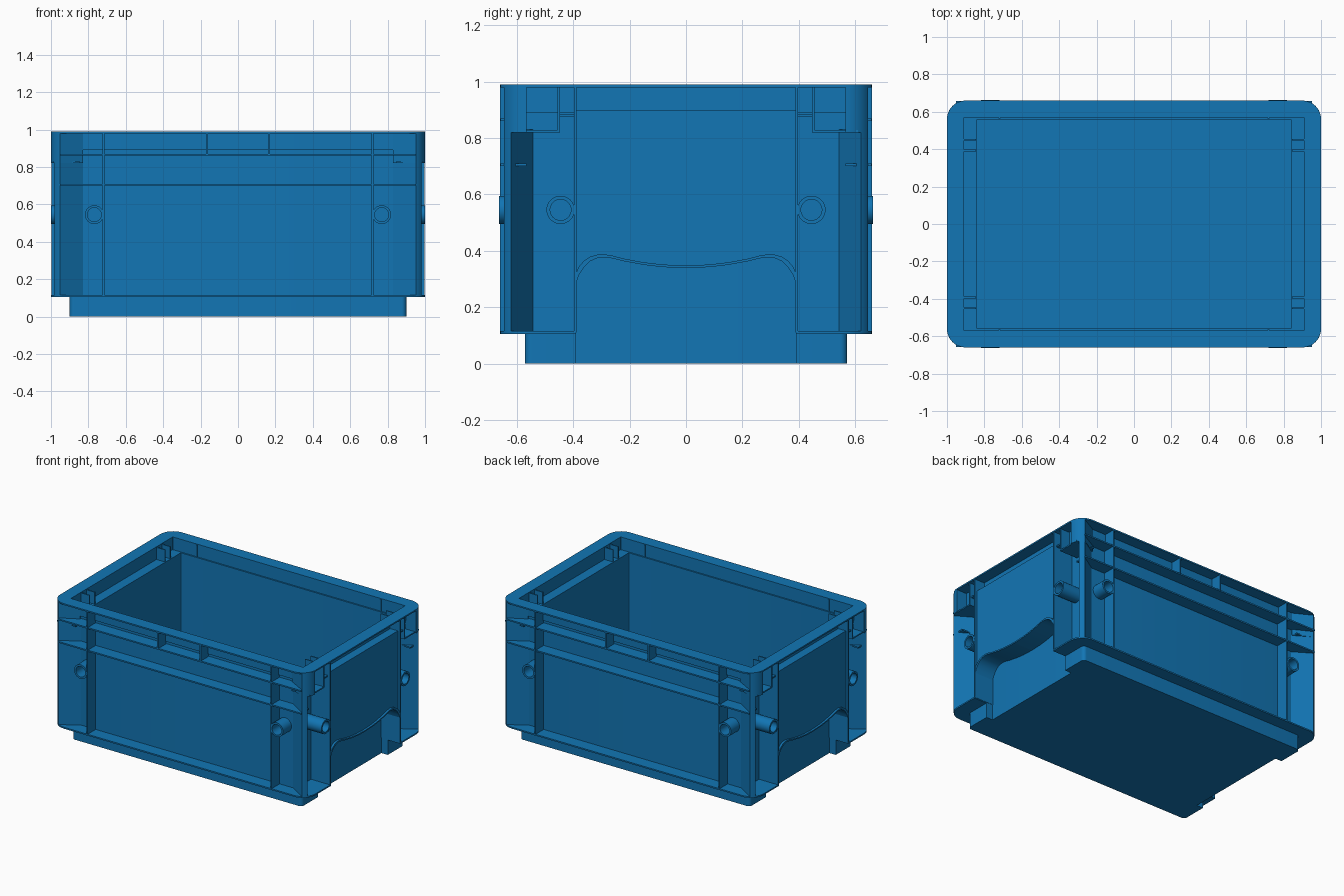
import bpy, bmesh
from math import sin, cos, pi, radians

if "Cube" in bpy.data.objects:
    bpy.data.objects.remove(bpy.data.objects["Cube"])

blue = bpy.data.materials.new("crate_blue")
blue.diffuse_color = (0.006, 0.18, 0.46, 1)
blue.use_nodes = True
blue.node_tree.nodes["Principled BSDF"].inputs["Base Color"].default_value = blue.diffuse_color


def place(p, t, axis):
    a, b = p
    return {'x': (t, a, b), 'y': (a, t, b), 'z': (a, b, t)}[axis]


def finish(name, bm, mirror):
    bmesh.ops.recalc_face_normals(bm, faces=bm.faces)
    me = bpy.data.meshes.new(name)
    bm.to_mesh(me)
    bm.free()
    me.materials.append(blue)
    ob = bpy.data.objects.new(name, me)
    bpy.context.collection.objects.link(ob)
    if mirror:
        m = ob.modifiers.new("mirror", 'MIRROR')
        m.use_axis = ('x' in mirror, 'y' in mirror, False)
    return ob


def prism(name, pts, lo, hi, axis='z', mirror='xy'):
    bm = bmesh.new()
    a = [bm.verts.new(place(p, lo, axis)) for p in pts]
    b = [bm.verts.new(place(p, hi, axis)) for p in pts]
    bm.faces.new(a)
    bm.faces.new(b)
    for i in range(len(pts)):
        j = (i + 1) % len(pts)
        bm.faces.new((a[i], a[j], b[j], b[i]))
    return finish(name, bm, mirror)


def box(name, x0, x1, y0, y1, z0, z1, mirror='xy'):
    return prism(name, [(x0, y0), (x1, y0), (x1, y1), (x0, y1)], z0, z1, 'z', mirror)


def ring(name, outer, inner, lo, hi, axis='z', mirror=''):
    bm = bmesh.new()
    loops = [[bm.verts.new(place(p, t, axis)) for p in pts]
             for pts, t in ((outer, lo), (outer, hi), (inner, hi), (inner, lo))]
    n = len(outer)
    for k in range(4):
        a, b = loops[k], loops[(k + 1) % 4]
        for i in range(n):
            j = (i + 1) % n
            bm.faces.new((a[i], a[j], b[j], b[i]))
    return finish(name, bm, mirror)


def arc(cx, cy, r, a0, a1, n=8):
    return [(cx + r * cos(radians(a0 + (a1 - a0) * i / n)),
             cy + r * sin(radians(a0 + (a1 - a0) * i / n))) for i in range(n + 1)]


def rrect(w, d, r=0.004):
    pts = []
    for q, (sx, sy) in enumerate(((1, 1), (-1, 1), (-1, -1), (1, -1))):
        pts += arc(sx * (w - r), sy * (d - r), r, 90 * q, 90 * q + 90)
    return pts


# Rim and stepped box walls
ring("top_rim", rrect(1, .66, .1), rrect(.91, .57), .98, .99)
ring("upper_wall", rrect(.92, .58), rrect(.91, .57), .89, .985)
ring("inner_ledge", rrect(.92, .58), rrect(.84, .56), .89, .9)
ring("lower_wall", rrect(.85, .57), rrect(.84, .56), 0, .895)
box("floor", -.845, .845, -.565, .565, 0, .015, '')


# Foot and bottom flange, open in the middle of both ends
def corner_frame(name, w, d, r, z0, z1):
    prism(name, [(.845, .39), (w, .39)] + arc(w - r, d - r, r, 0, 90)
          + [(0, d), (0, .565), (.845, .565)], z0, z1)


corner_frame("foot", .9, .572, .025, 0, .106)
corner_frame("bottom_flange", 1, .66, .1, .105, .115)

# Flared corner posts; the top section is wider towards the ends
prism("corner_post", [(.845, .54)] + arc(.9, .56, .1, 37, 59)
      + [(.83, .57), (.83, .565), (.845, .565)], .11, .83)
prism("corner_post_top", [(.915, .565)] + arc(.9, .56, .1, 3, 59)
      + [(.83, .58), (.83, .575), (.915, .575)], .82, .985)

# Ribs along the long sides
for z in (.705, .865):
    box("long_side_rib", 0, .953, .565, .658, z - .005, z + .005)
box("side_upright", .715, .725, .565, .66, .11, .985)
box("short_upright", .161, .171, .575, .66, .865, .985)

# Uprights, pockets and small shelves at the ends
box("end_upright", .845, .998, .388, .397, .11, .985)
box("pocket_shelf", .845, .99, .447, .61, .82, .829)
box("pocket_plate", .845, .99, .447, .455, .82, .985)
box("small_shelf", .845, .98, .39, .45, .876, .885)

# Handle panel with a wavy lower edge and its lip
wave = [(.39, .285), (.38, .313), (.362, .342), (.34, .363), (.315, .374), (.29, .377),
        (.26, .373), (.22, .363), (.15, .350), (.08, .342), (0, .339)]
prism("handle_panel", wave + [(0, .9), (.39, .9)], .845, .98, 'x')
lip = [(y, z + .009 + .028 * (y / .39) ** 10) for y, z in wave]
prism("handle_lip", wave + lip[::-1], .975, .995, 'x')


# Round sockets beside each corner
def circle(a, b, r):
    return arc(a, b, r, 0, 348.75, 31)


ring("long_side_socket", circle(.768, .545, .05), circle(.768, .545, .037),
     .565, .664, 'y', 'xy')
ring("end_socket", circle(.445, .545, .05), circle(.445, .545, .037),
     .845, 1.0, 'x', 'xy')

# Smooth only the rounded surfaces
for ob in bpy.data.objects:
    ob.select_set(True)
    bpy.context.view_layer.objects.active = ob
bpy.ops.object.shade_smooth_by_angle(angle=radians(30))
